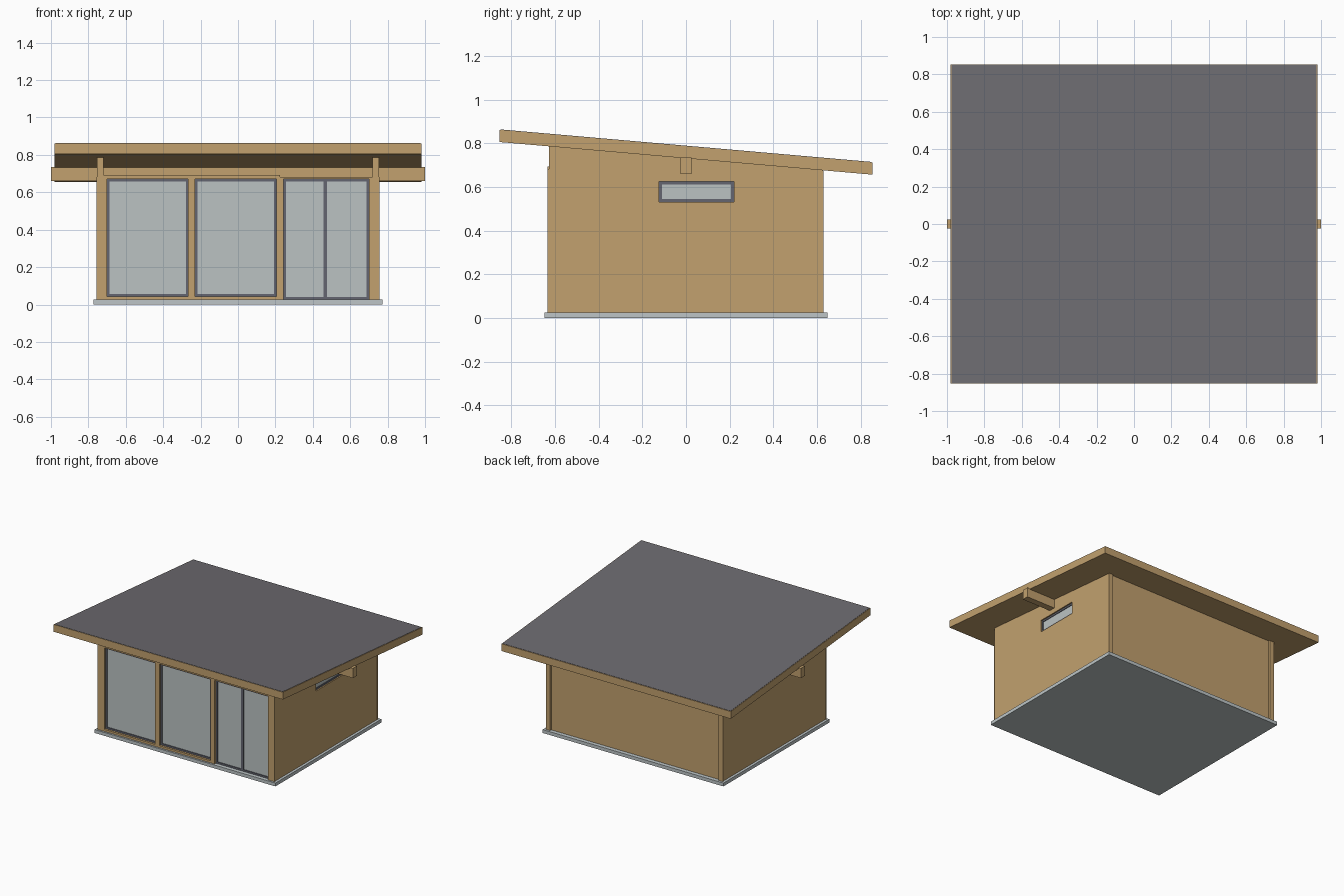
import bpy, bmesh

cube = bpy.data.objects.get("Cube")
if cube:
    bpy.data.objects.remove(cube, do_unlink=True)


def material(name, r, g, b):
    m = bpy.data.materials.new(name)
    m.use_nodes = True
    m.diffuse_color = (r, g, b, 1)
    m.node_tree.nodes["Principled BSDF"].inputs["Base Color"].default_value = (r, g, b, 1)
    return m


timber = material("timber", 0.54, 0.356, 0.156)
felt = material("roof_grey", 0.152, 0.146, 0.162)
concrete = material("slab_grey", 0.51, 0.56, 0.57)
pane = material("glass_grey", 0.50, 0.545, 0.545)
dark = material("frame_grey", 0.125, 0.13, 0.16)


def prism(name, mat, x0, x1, profile):
    """Extrude a (y, z) profile from x0 to x1."""
    bm = bmesh.new()
    face = bm.faces.new([bm.verts.new((x0, y, z)) for y, z in profile])
    out = bmesh.ops.extrude_face_region(bm, geom=[face])
    moved = [v for v in out["geom"] if isinstance(v, bmesh.types.BMVert)]
    bmesh.ops.translate(bm, verts=moved, vec=(x1 - x0, 0, 0))
    bmesh.ops.recalc_face_normals(bm, faces=bm.faces)
    mesh = bpy.data.meshes.new(name)
    bm.to_mesh(mesh)
    bm.free()
    mesh.materials.append(mat)
    obj = bpy.data.objects.new(name, mesh)
    bpy.context.scene.collection.objects.link(obj)
    return obj


def box(name, mat, x, y, z):
    return prism(name, mat, *x, [(y[0], z[0]), (y[1], z[0]), (y[1], z[1]), (y[0], z[1])])


def under(y):
    """Height of the sloping roof underside."""
    return 0.731 - 0.0875 * y


def window(name, x, z, y=(-0.617, -0.598), w=0.013, mullion=None):
    """Front window: four frame bars and a pane set back."""
    for side, a in (("left", x[1] - w), ("right", x[0])):
        box(f"{name}_frame_{side}", dark, (a, a + w), y, z)
    for side, a in (("bottom", z[0]), ("top", z[1] - w)):
        box(f"{name}_frame_{side}", dark, (x[0] + w, x[1] - w), y, (a, a + w))
    if mullion:
        box(f"{name}_mullion", dark, (mullion - 0.01, mullion + 0.01), y, (z[0] + w, z[1] - w))
    box(f"{name}_glass", pane, (x[0] + w, x[1] - w), (y[0] + 0.006, y[1] - 0.006), (z[0] + w, z[1] - w))


# Base slab
FLOOR = 0.026
box("base_slab", concrete, (-0.773, 0.773), (-0.647, 0.647), (0, FLOOR))

# Roof deck with its covering
YR, T = 0.853, 0.056
prism("roof_deck", timber, -0.98, 0.98,
      [(-YR, under(-YR)), (YR, under(YR)), (YR, under(YR) + T), (-YR, under(-YR) + T)])
YC = YR - 0.004
prism("roof_covering", felt, -0.976, 0.976,
      [(-YC, under(-YC) + T), (YC, under(YC) + T), (YC, under(YC) + T + 0.002), (-YC, under(-YC) + T + 0.002)])

# Ridge beam through both side walls
box("cross_beam", timber, (-1, 1), (-0.025, 0.025), (0.66, 0.735))

# Side walls and corner trims
YW = 0.628
for side, s in (("left", 1), ("right", -1)):
    wall = prism(f"{side}_wall", timber, s * 0.72, s * 0.753,
                 [(-YW, FLOOR), (YW, FLOOR), (YW, under(YW)), (-YW, under(-YW))])
    if side == "left":
        left_wall = wall
    box(f"front_{side}_corner_trim", timber, (s * 0.70, s * 0.757), (-0.633, -YW), (FLOOR, 0.682))
    box(f"front_{side}_jamb", timber, (s * 0.70, s * 0.72), (-YW, -0.59), (FLOOR, 0.682))
    box(f"back_{side}_corner_trim", timber, (s * 0.72, s * 0.757), (YW - 0.006, YW + 0.002), (FLOOR, 0.674))

# Back wall
prism("back_wall", timber, -0.72, 0.72,
      [(0.585, FLOOR), (0.616, FLOOR), (0.616, under(0.616)), (0.585, under(0.585))])

# Front timber frame
FY = (-0.633, -0.59)
box("window_header", timber, (-0.72, 0.225), FY, (0.672, 0.693))
box("door_header", timber, (0.225, 0.72), FY, (0.672, 0.682))
box("window_sill", timber, (-0.70, 0.21), FY, (FLOOR, 0.042))
box("window_post", timber, (-0.266, -0.229), FY, (0.042, 0.672))
box("door_post", timber, (0.206, 0.243), FY, (FLOOR, 0.672))

# Front glazing
window("right_window", (-0.70, -0.266), (0.042, 0.672))
window("middle_window", (-0.229, 0.206), (0.042, 0.672))
window("double_door", (0.243, 0.70), (FLOOR, 0.672), mullion=0.467)

# Side window set into an opening of the left wall
WY, WZ, W = (-0.123, 0.219), (0.531, 0.624), 0.013
cutter = box("window_cutter", timber, (0.70, 0.78), WY, WZ)
cutter.hide_render = True
cutter.hide_set(True)
cut = left_wall.modifiers.new("window_opening", "BOOLEAN")
cut.operation = "DIFFERENCE"
cut.solver = "EXACT"
cut.object = cutter
FX = (0.725, 0.743)
for end, a in (("front", WY[0]), ("back", WY[1] - W)):
    box(f"side_window_frame_{end}", dark, FX, (a, a + W), WZ)
for end, a in (("bottom", WZ[0]), ("top", WZ[1] - W)):
    box(f"side_window_frame_{end}", dark, FX, (WY[0] + W, WY[1] - W), (a, a + W))
box("side_window_glass", pane, (0.73, 0.738), (WY[0] + W, WY[1] - W), (WZ[0] + W, WZ[1] - W))

# Bake the opening and remove the cutter
bpy.context.view_layer.update()
evaluated = left_wall.evaluated_get(bpy.context.evaluated_depsgraph_get())
left_wall.data = bpy.data.meshes.new_from_object(evaluated)
left_wall.modifiers.clear()
bpy.data.objects.remove(cutter, do_unlink=True)
